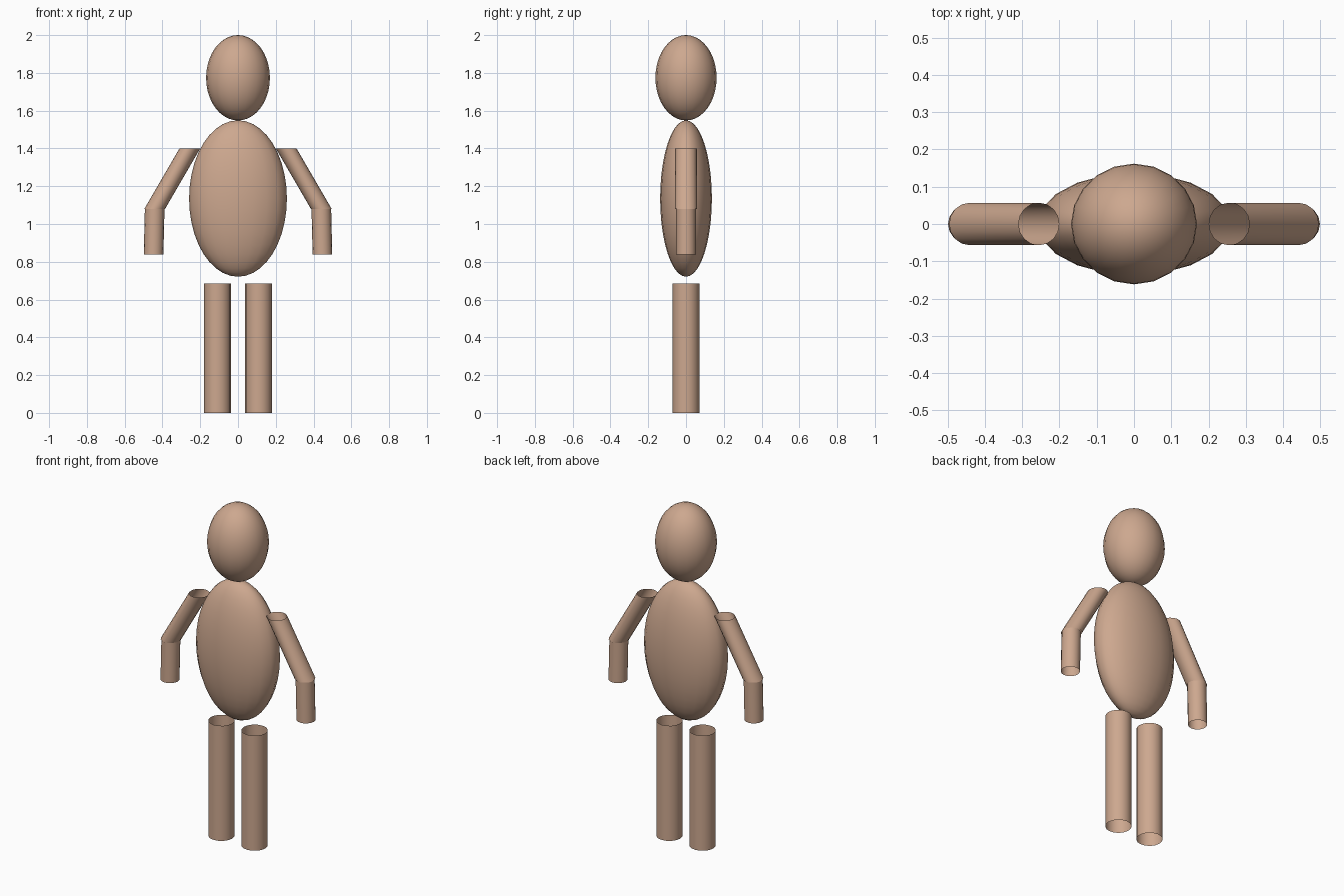
import bpy, bmesh, math

if "Cube" in bpy.data.objects:
    bpy.data.objects.remove(bpy.data.objects["Cube"])

skin = bpy.data.materials.new("tan skin")
skin.diffuse_color = (0.61, 0.39, 0.275, 1)
skin.use_nodes = True
skin.node_tree.nodes["Principled BSDF"].inputs["Base Color"].default_value = skin.diffuse_color


def finish(name, bm):
    bmesh.ops.recalc_face_normals(bm, faces=bm.faces)
    for f in bm.faces:
        f.smooth = True
    mesh = bpy.data.meshes.new(name)
    bm.to_mesh(mesh)
    bm.free()
    mesh.materials.append(skin)
    obj = bpy.data.objects.new(name, mesh)
    bpy.context.collection.objects.link(obj)
    return obj


def ellipsoid(name, centre, radii):
    bm = bmesh.new()
    bmesh.ops.create_uvsphere(bm, u_segments=20, v_segments=20, radius=1)
    bmesh.ops.scale(bm, vec=radii, verts=bm.verts)
    bmesh.ops.translate(bm, vec=centre, verts=bm.verts)
    return finish(name, bm)


def tube(name, rings, sides=16):
    """Open tube through level rings given as (x, z, x radius, y radius)."""
    bm = bmesh.new()
    loops = []
    for x, z, rx, ry in rings:
        angles = [2 * math.pi * i / sides for i in range(sides)]
        loops.append([bm.verts.new((x + rx * math.cos(a), ry * math.sin(a), z))
                      for a in angles])
    for low, high in zip(loops, loops[1:]):
        for i in range(sides):
            j = (i + 1) % sides
            bm.faces.new((low[i], low[j], high[j], high[i]))
    obj = finish(name, bm)
    # an open tube has no inside, so make sure its faces point outwards
    f = obj.data.polygons[0]
    if f.normal.y < 0:
        obj.data.flip_normals()
    return obj


# Head and torso
ellipsoid("head", (0, 0, 1.774), (0.169, 0.162, 0.226))
ellipsoid("torso", (0, 0, 1.135), (0.259, 0.137, 0.414))

# Limbs, one set per side
for side, s in (("left", 1), ("right", -1)):
    tube(side + "_leg", [(s * 0.109, 0, 0.071, 0.071),
                         (s * 0.109, 0.684, 0.071, 0.071)])
    tube(side + "_upper_arm", [(s * 0.441, 1.08, 0.055, 0.057),
                               (s * 0.255, 1.40, 0.055, 0.057)])
    tube(side + "_forearm", [(s * 0.447, 0.838, 0.052, 0.052),
                             (s * 0.441, 1.085, 0.052, 0.052)])
